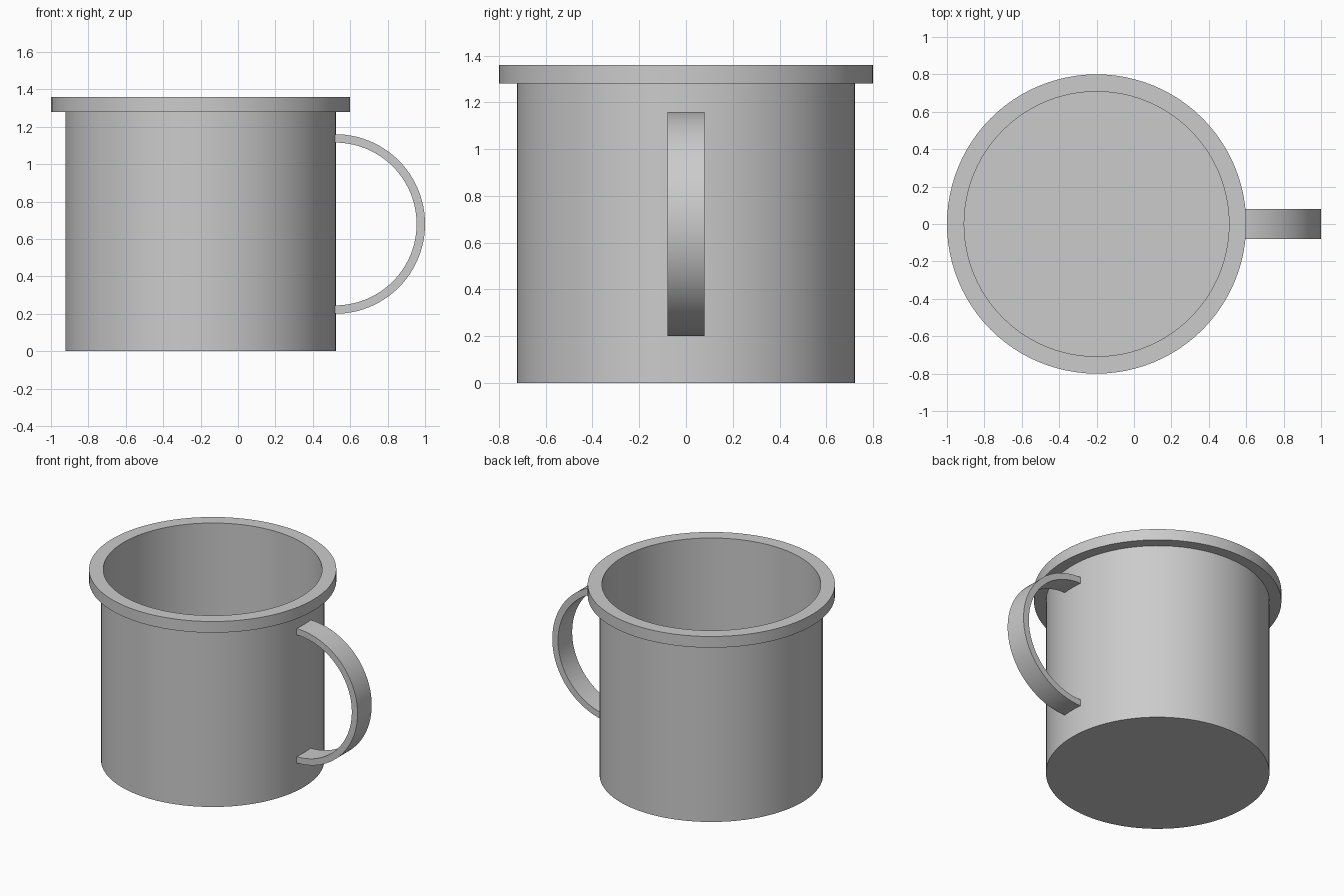
import bpy, bmesh, math
from mathutils import Vector

cube = bpy.data.objects.get("Cube")
if cube:
    bpy.data.objects.remove(cube, do_unlink=True)

# Single grey colour
grey = bpy.data.materials.new("light_grey")
grey.use_nodes = True
colour = (0.6, 0.6, 0.6, 1.0)
grey.diffuse_color = colour
shader = next(n for n in grey.node_tree.nodes if n.type == 'BSDF_PRINCIPLED')
shader.inputs["Base Color"].default_value = colour


def revolve(name, points, closed, centre, axis, angle, steps):
    """Spin a profile around an axis through centre and make a smooth object."""
    bm = bmesh.new()
    verts = [bm.verts.new(Vector(centre) + Vector(p)) for p in points]
    edges = [bm.edges.new(pair) for pair in zip(verts, verts[1:])]
    if closed:
        edges.append(bm.edges.new((verts[-1], verts[0])))
    full_turn = angle > 6.28
    result = bmesh.ops.spin(bm, geom=verts + edges, cent=centre, axis=axis,
                            angle=angle, steps=steps)
    if closed and not full_turn:
        # Cap both ends of a partial sweep
        last = [g for g in result["geom_last"] if isinstance(g, bmesh.types.BMEdge)]
        bmesh.ops.contextual_create(bm, geom=edges)
        bmesh.ops.contextual_create(bm, geom=last)
    bmesh.ops.remove_doubles(bm, verts=bm.verts, dist=0.0001)
    bmesh.ops.recalc_face_normals(bm, faces=bm.faces)
    mesh = bpy.data.meshes.new(name)
    bm.to_mesh(mesh)
    bm.free()
    mesh.materials.append(grey)
    obj = bpy.data.objects.new(name, mesh)
    bpy.context.collection.objects.link(obj)
    bpy.ops.object.select_all(action='DESELECT')
    obj.select_set(True)
    bpy.context.view_layer.objects.active = obj
    bpy.ops.object.shade_smooth_by_angle(angle=math.radians(30))
    return obj


# Hollow cup: base, outer wall, square rim, inner wall, floor
outer, inner, rim, top = 0.723, 0.708, 0.8, 1.36
wall = outer - inner
outline = [(0, 0), (outer, 0), (outer, 1.28), (rim, 1.28), (rim, top),
           (inner, top), (inner, wall), (0, wall)]
revolve("cup_body", [(r, 0, z) for r, z in outline], False,
        (-0.2, 0, 0), (0, 0, 1), math.tau, 96)

# Half-ring handle, its ends set slightly into the wall
overlap = 0.02
section = [(0.435, -0.08), (0.48, -0.08), (0.48, 0.08), (0.435, 0.08)]
start = math.pi / 2 + overlap
arc = [(r * math.cos(start), y, r * math.sin(start)) for r, y in section]
revolve("handle", arc, True, (0.52, 0, 0.68), (0, 1, 0),
        math.pi + 2 * overlap, 48)
